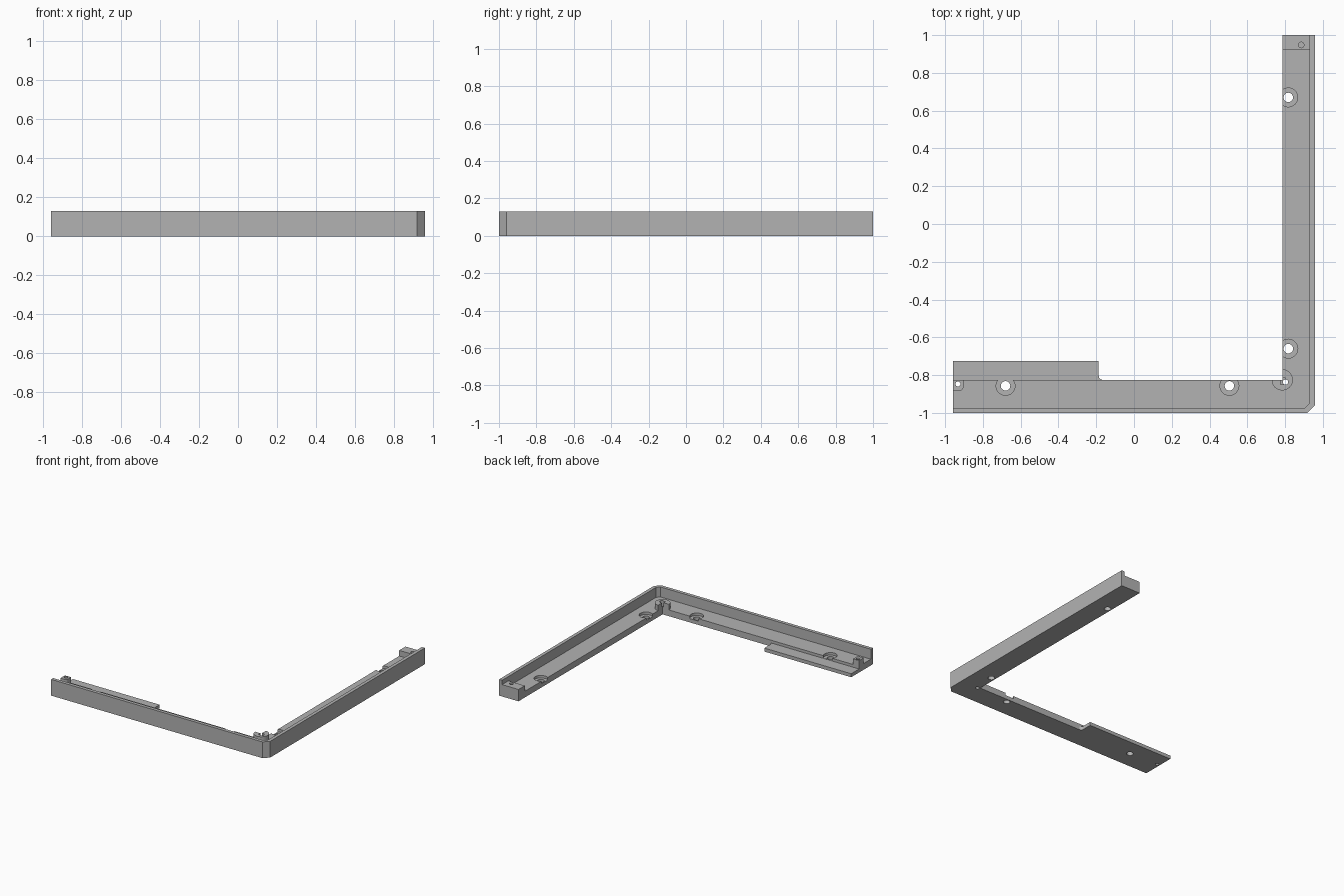
import bpy, bmesh, math

if "Cube" in bpy.data.objects:
    bpy.data.objects.remove(bpy.data.objects["Cube"])

grey = bpy.data.materials.new("mid grey")
grey.use_nodes = True
colour = (0.45, 0.45, 0.45, 1)
grey.diffuse_color = colour
grey.node_tree.nodes["Principled BSDF"].inputs["Base Color"].default_value = colour

# Main dimensions
L, R, F, B = -0.957, 0.957, -1.0, 1.0     # outer limits
IX, IY = 0.785, -0.825                    # inner edges of the two arms
WALL, CH = 0.027, 0.04                    # wall thickness, corner chamfer
TOP, FLOOR, LEDGE, POST = 0.13, 0.05, 0.028, 0.095


def prism(name, pts, z0, z1):
    """Extrude a plan outline between two heights."""
    bm = bmesh.new()
    face = bm.faces.new([bm.verts.new((x, y, z0)) for x, y in pts])
    ext = bmesh.ops.extrude_face_region(bm, geom=[face])["geom"]
    verts = [v for v in ext if isinstance(v, bmesh.types.BMVert)]
    bmesh.ops.translate(bm, verts=verts, vec=(0, 0, z1 - z0))
    bmesh.ops.recalc_face_normals(bm, faces=bm.faces)
    mesh = bpy.data.meshes.new(name)
    bm.to_mesh(mesh)
    bm.free()
    mesh.materials.append(grey)
    ob = bpy.data.objects.new(name, mesh)
    bpy.context.collection.objects.link(ob)
    return ob


def arc(x, y, r, a0, a1, n):
    angles = [math.radians(a0 + (a1 - a0) * i / n) for i in range(n + 1)]
    return [(x + r * math.cos(a), y + r * math.sin(a)) for a in angles]


def box(x0, x1, y0, y1):
    return [(x0, y0), (x1, y0), (x1, y1), (x0, y1)]


def cut(ob, pts, z0, z1):
    """Subtract a prism from a part."""
    cutter = prism("cutter", pts, z0, z1)
    cutter.hide_render = True
    mod = ob.modifiers.new("cut", 'BOOLEAN')
    mod.operation, mod.solver, mod.object = 'DIFFERENCE', 'EXACT', cutter
    bpy.context.view_layer.objects.active = ob
    bpy.ops.object.modifier_apply(modifier=mod.name)
    bpy.data.objects.remove(cutter)


def hole(ob, x, y, r, z0=-0.1, z1=0.3, n=32):
    cut(ob, arc(x, y, r, 0, 360, n)[:-1], z0, z1)


def outer(d):
    """Outside edge of the corner, moved inwards by d."""
    k = CH - d * 0.58 + d * 0.0
    return [(L, F + d), (R - d - k, F + d), (R - d, F + d + k), (R - d, B)]


# L-shaped floor and tall outer wall
floor = prism("floor", outer(WALL) + [(IX, B), (IX, IY), (L, IY)], 0, FLOOR)
wall = prism("outer_wall", outer(0) + outer(WALL)[::-1], 0, TOP)

# Thin ledge with a small fillet at its inner end
ledge = prism("ledge", [(L, IY), (-0.165, IY)]
              + arc(-0.165, IY + 0.022, 0.022, 270, 180, 6)
              + [(-0.187, -0.725), (L, -0.725)], 0, LEDGE)

# Counterbored screw holes
for x, y in [(-0.68, -0.857), (0.505, -0.857), (0.817, 0.67), (0.817, -0.66)]:
    hole(floor, x, y, 0.05, 0.03)
    hole(floor, x, y, 0.025)

# End block with a blind hole
block = prism("end_block", box(IX, R - WALL, 0.92, B), FLOOR, POST)
hole(block, 0.885, 0.948, 0.015, FLOOR + 0.01)

# Small post at the left end, with a rounded corner
post = prism("end_post", [(L, -0.883)] + arc(-0.923, -0.863, 0.02, 270, 360, 6)
             + [(-0.903, IY), (L, IY)], FLOOR, POST)
for ob in (post, floor):
    hole(ob, -0.932, -0.847, 0.013)

# Three-quarter round boss at the inside corner, with a slotted hole
boss = prism("corner_boss", [(IX, IY)] + arc(IX, IY, 0.056, 180, 450, 30), FLOOR, POST)
for ob in (boss, floor):
    hole(ob, 0.802, -0.837, 0.014)
cut(boss, box(0.775, 0.802, -0.849, -0.815), FLOOR + 0.01, 0.3)

# Smooth round holes, sharp edges elsewhere
for ob in (floor, wall, ledge, block, post, boss):
    bpy.ops.object.select_all(action='DESELECT')
    ob.select_set(True)
    bpy.context.view_layer.objects.active = ob
    bpy.ops.object.shade_smooth_by_angle(angle=math.radians(30))
